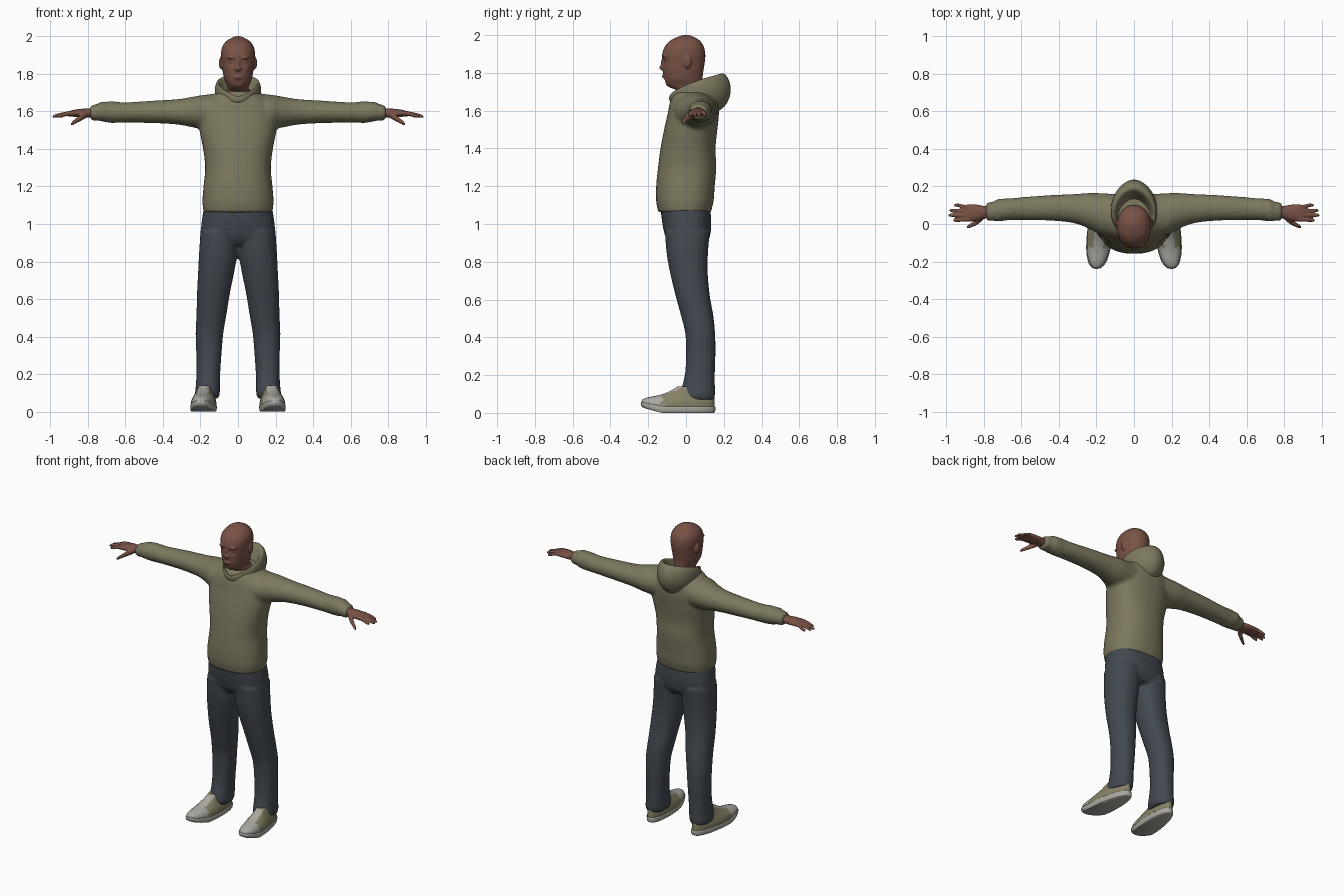
import bpy, bmesh, math
from mathutils import Vector

cube = bpy.data.objects.get("Cube")
if cube:
    bpy.data.objects.remove(cube)


def material(name, r, g, b):
    m = bpy.data.materials.new(name)
    m.use_nodes = True
    m.diffuse_color = (r, g, b, 1)
    bsdf = next(n for n in m.node_tree.nodes if n.type == 'BSDF_PRINCIPLED')
    bsdf.inputs["Base Color"].default_value = (r, g, b, 1)
    bsdf.inputs["Roughness"].default_value = 0.8
    return m


SKIN = material("brown skin", 0.19, 0.085, 0.06)
CLOTH = material("olive fleece", 0.20, 0.185, 0.112)
DENIM = material("dark denim", 0.055, 0.066, 0.082)
RUBBER = material("pale rubber", 0.40, 0.39, 0.35)
CANVAS = material("tan canvas", 0.24, 0.22, 0.13)


def place(axis, pos, a, b):
    return {'x': (pos, a, b), 'y': (a, pos, b), 'z': (a, b, pos)}[axis]


def spline(p0, p1, p2, p3, t):
    """Catmull-Rom blend of four sections."""
    return [0.5 * (2*b + (c-a)*t + (2*a-5*b+4*c-d)*t*t + (3*b-a-3*c+d)*t**3)
            for a, b, c, d in zip(p0, p1, p2, p3)]


def loft(bm, axis, sections, side=1, segs=32, steps=4, power=2.0):
    """Skin oval sections (position, centre a, centre b, radius a, radius b)."""
    n = len(sections)
    full = []
    for i in range(n - 1):
        quad = [sections[max(0, min(n - 1, i + k))] for k in (-1, 0, 1, 2)]
        full += [spline(*quad, j / steps) for j in range(steps)]
    full.append(sections[-1])
    rings = []
    for pos, ca, cb, ra, rb in full:
        ring = []
        for k in range(segs):
            u = 2 * math.pi * k / segs
            c, s = math.cos(u), math.sin(u)
            x, y, z = place(axis, pos,
                            ca + ra * math.copysign(abs(c) ** (2 / power), c),
                            cb + rb * math.copysign(abs(s) ** (2 / power), s))
            ring.append(bm.verts.new((x * side, y, z)))
        rings.append(ring)
    for r0, r1 in zip(rings, rings[1:]):
        for k in range(segs):
            j = (k + 1) % segs
            bm.faces.new((r0[k], r0[j], r1[j], r1[k]))
    bm.faces.new(rings[0])
    bm.faces.new(rings[-1])
    return [v for r in rings for v in r]


def blob(bm, centre, radii):
    verts = bmesh.ops.create_icosphere(bm, subdivisions=3, radius=1)["verts"]
    for v in verts:
        v.co = Vector(c + r * p for c, r, p in zip(centre, radii, v.co))


def finish(bm, name, mats, voxel=0, smooth=3):
    bmesh.ops.recalc_face_normals(bm, faces=bm.faces)
    for f in bm.faces:
        f.smooth = True
    me = bpy.data.meshes.new(name)
    bm.to_mesh(me)
    bm.free()
    for m in mats:
        me.materials.append(m)
    ob = bpy.data.objects.new(name, me)
    bpy.context.collection.objects.link(ob)
    if voxel:
        rm = ob.modifiers.new("Blend", 'REMESH')
        rm.mode, rm.voxel_size, rm.use_smooth_shade = 'VOXEL', voxel, True
        sm = ob.modifiers.new("Soften", 'SMOOTH')
        sm.factor, sm.iterations = 0.5, smooth
    return ob


def oval(z, w, front, back, cx=0):
    """Horizontal section from its half width and its front and back edges."""
    return (z, cx, (front + back) / 2, w, (back - front) / 2)


# Head and neck
bm = bmesh.new()
head = loft(bm, 'z', [
    oval(1.60, .075, -.03, .12), oval(1.70, .068, -.045, .10),
    oval(1.722, .056, -.085, .092), oval(1.74, .06, -.108, .09),
    oval(1.77, .073, -.118, .088), oval(1.81, .081, -.122, .092),
    oval(1.86, .087, -.126, .10), oval(1.90, .091, -.126, .102),
    oval(1.94, .086, -.112, .094), oval(1.972, .066, -.082, .072),
    oval(1.992, .036, -.04, .038), oval(2.002, .008, -.012, .008)], segs=48, power=2.15)
for v in head:
    if v.co.y < 0:      # eye sockets and the hollow above the chin
        for ex, ez, depth, size in ((.036, 1.865, .014, .018), (0, 1.757, .006, .014)):
            d2 = (abs(v.co.x) - ex) ** 2 + (v.co.z - ez) ** 2
            v.co.y += depth * math.exp(-d2 / size ** 2)
blob(bm, (0, -.122, 1.828), (.017, .021, .014))
blob(bm, (0, -.120, 1.85), (.010, .014, .03))
blob(bm, (0, -.116, 1.782), (.026, .012, .010))
for s in (1, -1):
    blob(bm, (s * .036, -.102, 1.866), (.014, .014, .010))
    blob(bm, (s * .033, -.116, 1.888), (.026, .012, .008))
    blob(bm, (s * .092, .008, 1.858), (.010, .020, .032))
finish(bm, "head", [SKIN], .006, 2)

# Hands with four fingers and a thumb
for s, label in ((1, "left"), (-1, "right")):
    bm = bmesh.new()
    loft(bm, 'x', [(.74, .065, 1.593, .032, .026), (.80, .063, 1.592, .034, .024),
                   (.84, .06, 1.592, .044, .022), (.88, .058, 1.59, .045, .018),
                   (.905, .058, 1.587, .042, .013)], s)
    for y, tip, spread in ((.024, .965, -.004), (.047, .99, 0), (.069, .985, .003), (.092, .96, .008)):
        loft(bm, 'x', [(.87, y, 1.592, .013, .013), (.91, y, 1.589, .0115, .012),
                       (tip - .025, y + spread, 1.579, .010, .010),
                       (tip - .006, y + spread, 1.573, .008, .008),
                       (tip, y + spread, 1.572, .003, .003)], s, 12)
    loft(bm, 'x', [(.80, .045, 1.588, .018, .018), (.83, .018, 1.572, .018, .018),
                   (.86, -.002, 1.553, .013, .014), (.883, -.014, 1.537, .010, .011),
                   (.892, -.018, 1.531, .004, .004)], s, 16)
    finish(bm, label + "_hand", [SKIN], .005, 2)

# Hooded top: body and sleeves blended into one skin
bm = bmesh.new()
loft(bm, 'z', [
    oval(1.062, .187, -.148, .134), oval(1.085, .186, -.152, .137),
    oval(1.12, .190, -.158, .146), oval(1.20, .184, -.158, .152),
    oval(1.30, .175, -.148, .160), oval(1.40, .186, -.135, .156),
    oval(1.50, .205, -.116, .166), oval(1.58, .205, -.098, .174),
    oval(1.64, .185, -.086, .172), oval(1.685, .135, -.07, .16),
    oval(1.71, .095, -.05, .14)], segs=48, power=2.3)
for s in (1, -1):
    loft(bm, 'x', [(.08, .05, 1.60, .11, .10), (.17, .052, 1.597, .112, .093),
                   (.23, .068, 1.597, .098, .084), (.32, .082, 1.598, .078, .068),
                   (.45, .086, 1.598, .068, .060), (.60, .082, 1.595, .061, .054),
                   (.67, .078, 1.597, .058, .058), (.70, .076, 1.597, .060, .055),
                   (.73, .072, 1.60, .060, .052), (.75, .068, 1.596, .050, .044),
                   (.765, .067, 1.594, .052, .044), (.79, .065, 1.592, .045, .037)], s)
finish(bm, "hoodie_body", [CLOTH], .011, 5)

# Lowered hood: loops (half width, front y, back y, front z, back z)
bm = bmesh.new()
LOOPS = [(.07, -.06, .13, 1.64, 1.585), (.085, -.078, .185, 1.645, 1.60),
         (.112, -.088, .222, 1.652, 1.64), (.125, -.09, .242, 1.66, 1.70),
         (.124, -.09, .232, 1.672, 1.76), (.114, -.086, .205, 1.68, 1.802),
         (.103, -.08, .178, 1.678, 1.797), (.092, -.07, .155, 1.66, 1.75),
         (.07, -.05, .125, 1.63, 1.69)]
SEGS = 48
rings = []
for w, yf, yb, zf, zb in LOOPS:
    ring = []
    for k in range(SEGS):
        u = 2 * math.pi * k / SEGS
        t = (1 + math.sin(u)) / 2
        width = w * math.cos(u) * (0.85 + 0.15 * abs(math.cos(u)))
        ring.append(bm.verts.new((width, yf + (yb - yf) * t, zf + (zb - zf) * t ** 0.6)))
    rings.append(ring)
for r0, r1 in zip(rings, rings[1:]):
    for k in range(SEGS):
        j = (k + 1) % SEGS
        bm.faces.new((r0[k], r0[j], r1[j], r1[k]))
hood = finish(bm, "hood", [CLOTH])
hood.modifiers.new("Round", 'SUBSURF').levels = 1

# Trousers: hips and two legs blended together
bm = bmesh.new()
loft(bm, 'z', [oval(.89, .16, -.08, .10), oval(.93, .195, -.108, .125), oval(1.0, .195, -.125, .134),
               oval(1.085, .182, -.135, .128)], segs=48, power=2.4)
for s in (1, -1):
    loft(bm, 'z', [
        oval(.07, .062, -.02, .148, .165), oval(.10, .066, -.032, .154, .163),
        oval(.15, .064, -.018, .153, .160), oval(.22, .064, -.004, .153, .158),
        oval(.32, .068, .0, .156, .155), oval(.42, .074, -.004, .154, .152),
        oval(.52, .080, -.028, .144, .141), oval(.62, .087, -.055, .126, .132),
        oval(.74, .096, -.084, .115, .117), oval(.84, .102, -.102, .116, .106),
        oval(.96, .100, -.112, .126, .100)], s, power=2.2)
finish(bm, "trousers", [DENIM], .010, 4)


# Shoes: pale sole, toe cap and tongue around canvas sides
def shape_foot(verts, s):
    for v in verts:
        x, y, z = v.co
        x *= 1.0 - 0.9 * max(0, y + .05)
        z += 0.28 * max(0, -y - .13) * (1 - z / .16)
        v.co = (s * (.178 + x - .09 * y), y, z)


for s, label in ((1, "left"), (-1, "right")):
    bm = bmesh.new()
    shape_foot(loft(bm, 'z', [
        oval(0, .062, -.225, .148), oval(.006, .067, -.235, .154),
        oval(.026, .069, -.24, .156), oval(.034, .066, -.236, .153)], steps=2, power=2.5), s)
    finish(bm, label + "_sole", [RUBBER])

    bm = bmesh.new()
    shape_foot(loft(bm, 'z', [
        oval(.025, .066, -.236, .152), oval(.05, .066, -.232, .152),
        oval(.072, .060, -.20, .151), oval(.092, .051, -.145, .148),
        oval(.115, .042, -.085, .142), oval(.14, .034, -.045, .13)], segs=40, power=2.3), s)
    for f in bm.faces:
        c = f.calc_center_median()
        off = abs(s * c.x - .178 + .09 * c.y)
        toe = c.y < -.125
        tongue = c.y < 0 and off < .028 and c.z > .07
        f.material_index = 1 if toe or tongue else 0
    finish(bm, label + "_shoe_upper", [CANVAS, RUBBER])
